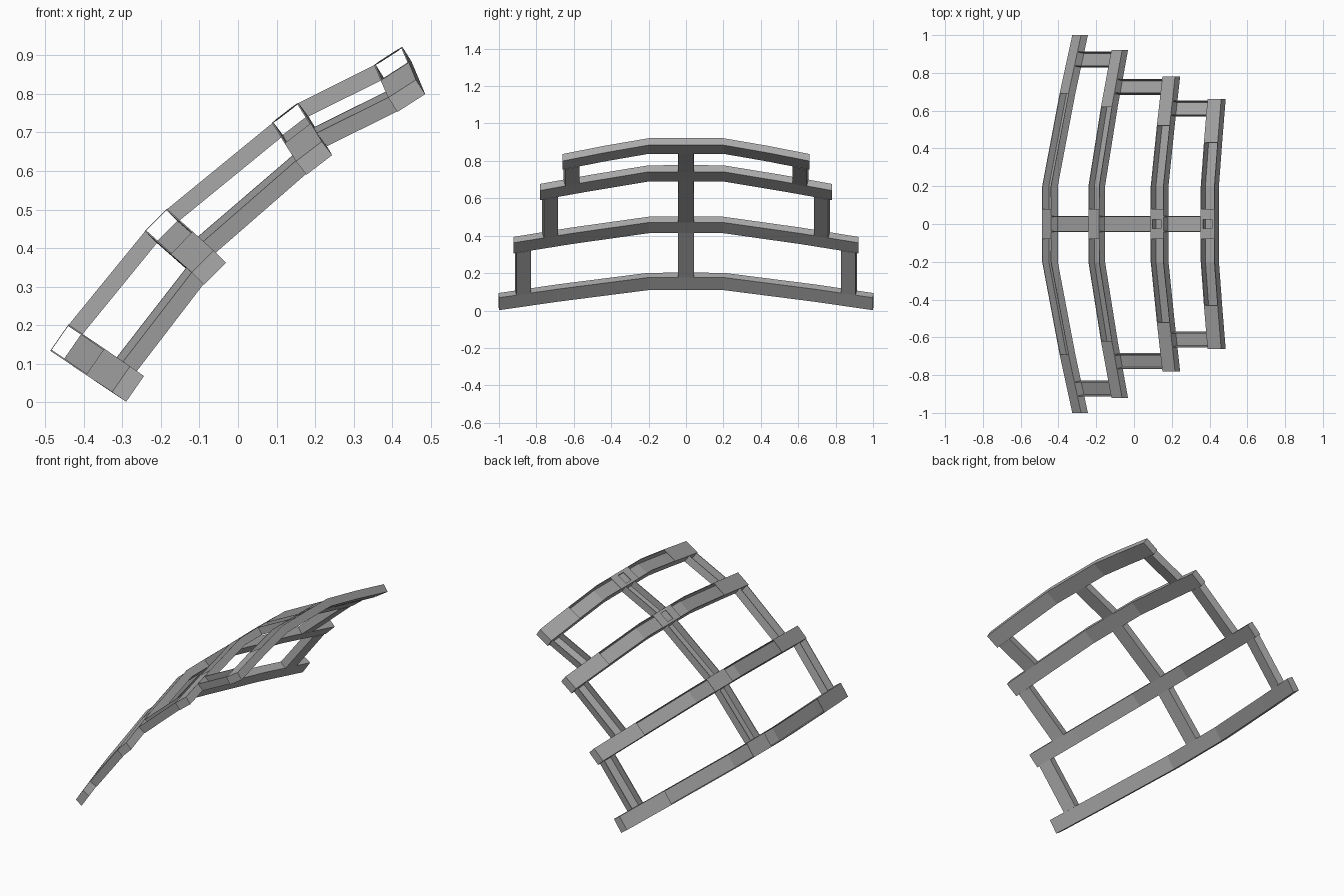
import bpy, bmesh
from mathutils import Vector

cube = bpy.data.objects.get("Cube")
if cube:
    bpy.data.objects.remove(cube, do_unlink=True)

grey = bpy.data.materials.new("plain grey")
grey.use_nodes = True
colour = (0.4, 0.4, 0.4, 1)
grey.diffuse_color = colour
grey.node_tree.nodes["Principled BSDF"].inputs["Base Color"].default_value = colour

DEPTH = 0.042
HUB = 0.08      # half length of the closed centre joint
FLAT = 0.2      # half length of the level centre stretch


class Rib:
    """Curved crossbar: outer edge runs from low to high, ends sink by drop."""

    def __init__(self, name, low, high, drop, bend, end, share, hole):
        self.name, self.bend, self.end, self.share, self.hole = name, bend, end, share, hole
        self.low, self.high, self.drop = (Vector((p[0], 0, p[1])) for p in (low, high, drop))
        along = (self.high - self.low).normalized()
        self.inward = Vector((along.z, 0, -along.x)) * DEPTH

    def sink(self, y):
        y = abs(y)
        if y <= FLAT:
            return 0
        if y <= self.bend:
            return self.share * (y - FLAT) / (self.bend - FLAT)
        return self.share + (1 - self.share) * (y - self.bend) / (self.end - self.bend)

    def section(self, y):
        shift = self.drop * self.sink(y) + Vector((0, y, 0))
        a, b = self.low + shift, self.high + shift
        return [a, b, b + self.inward, a + self.inward]


def finish(name, bm):
    bmesh.ops.recalc_face_normals(bm, faces=bm.faces)
    mesh = bpy.data.meshes.new(name)
    bm.to_mesh(mesh)
    bm.free()
    mesh.materials.append(grey)
    obj = bpy.data.objects.new(name, mesh)
    bpy.context.collection.objects.link(obj)
    shell = obj.modifiers.new("sheet", 'SOLIDIFY')
    shell.thickness = 0.004
    shell.offset = 0


def make_rib(rib):
    bm = bmesh.new()
    half = [HUB, FLAT, rib.bend, rib.end]
    stations = [-y for y in reversed(half)] + half
    rings = [[bm.verts.new(p) for p in rib.section(y)] for y in stations]
    hub_top = None
    for i in range(len(stations) - 1):
        r, s = rings[i], rings[i + 1]
        middle = abs(stations[i] + stations[i + 1]) / 2
        # The outer side is closed only at the centre joint and the end pieces
        closed = middle < HUB or middle > rib.bend
        for k in range(0 if closed else 1, 4):
            n = (k + 1) % 4
            face = bm.faces.new((r[k], r[n], s[n], s[k]))
            if k == 0 and middle < HUB:
                hub_top = face
    bm.faces.new(rings[0])
    bm.faces.new(rings[-1])
    # Small slot in the centre joint
    if rib.hole:
        bm.normal_update()
        strips = bmesh.ops.inset_individual(bm, faces=[hub_top], thickness=0.018)
        slot = hub_top
        centre = slot.calc_center_median()
        for v in slot.verts:
            v.co.y = centre.y + (v.co.y - centre.y) * 0.35
        bmesh.ops.delete(bm, geom=[slot], context='FACES_ONLY')
    finish(rib.name, bm)


def make_channel(name, lower, upper, y0, y1, lean=0):
    """Open trough joining the facing sides of two ribs."""
    bm = bmesh.new()
    loops = []
    for rib, out, inn in ((lower, 1, 2), (upper, 0, 3)):
        p, q = rib.section(y0), rib.section(y1)
        tilt = Vector((0, lean, 0))
        loops.append([bm.verts.new(v) for v in (p[out], p[inn] + tilt, q[inn] + tilt, q[out])])
    a, b = loops
    for k in range(3):
        bm.faces.new((a[k], a[k + 1], b[k + 1], b[k]))
    finish(name, bm)


ribs = [
    Rib("bottom_rib", (-0.485, 0.135), (-0.44, 0.2), (0.16, -0.108), 0.69, 1.0, 0.58, False),
    Rib("lower_rib", (-0.24, 0.445), (-0.185, 0.5), (0.122, -0.108), 0.62, 0.92, 0.55, False),
    Rib("upper_rib", (0.09, 0.725), (0.155, 0.775), (0.062, -0.1), 0.52, 0.78, 0.53, True),
    Rib("top_rib", (0.355, 0.875), (0.425, 0.92), (0.036, -0.085), 0.43, 0.66, 0.47, True),
]
for rib in ribs:
    make_rib(rib)

# Centre spine and the side links between neighbouring ribs
link_centres = (0.875, 0.73, 0.615)
for lower, upper, y, part in zip(ribs, ribs[1:], link_centres, ("lower", "middle", "upper")):
    make_channel(part + "_spine", lower, upper, -0.04, 0.04)
    for side, label in ((1, "back"), (-1, "front")):
        make_channel(f"{part}_{label}_link", lower, upper,
                     side * (y - 0.037), side * (y + 0.037), -side * 0.008)
